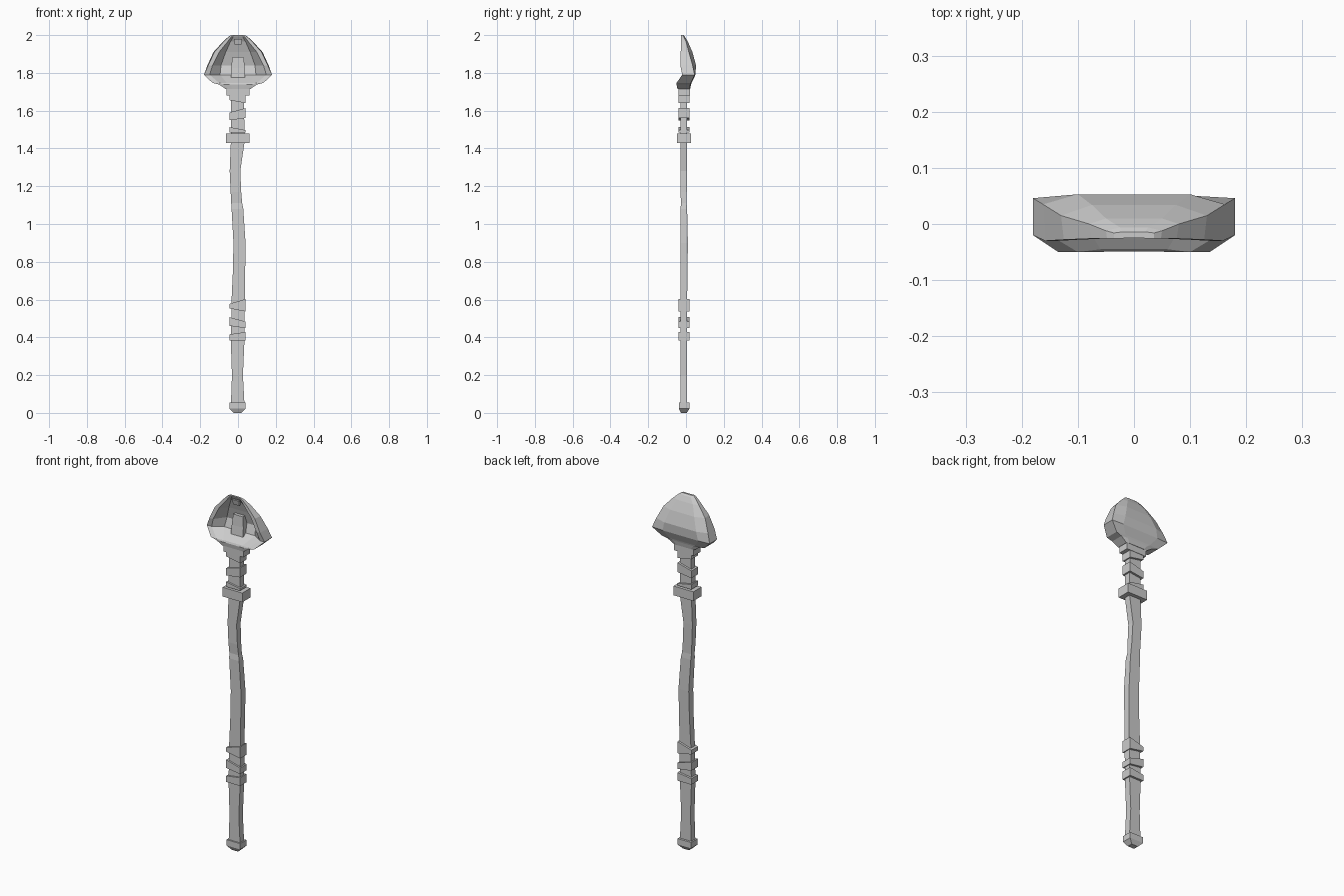
import bpy, bmesh

YC = -0.012  # depth centre of the handle


def loft(name, rings):
    """Skin a list of equal-length closed rings and cap both ends."""
    bm = bmesh.new()
    vs = [[bm.verts.new(p) for p in r] for r in rings]
    n = len(rings[0])
    for a, b in zip(vs, vs[1:]):
        for i in range(n):
            j = (i + 1) % n
            bm.faces.new((a[i], a[j], b[j], b[i]))
    bm.faces.new(vs[0][::-1])
    bm.faces.new(vs[-1])
    bmesh.ops.recalc_face_normals(bm, faces=bm.faces)
    me = bpy.data.meshes.new(name)
    bm.to_mesh(me)
    bm.free()
    ob = bpy.data.objects.new(name, me)
    bpy.context.collection.objects.link(ob)
    return ob


def rect(z, x0, x1, y0, y1, tilt=0.0):
    """Rectangular ring; tilt raises the +x side and lowers the -x side."""
    return [(x0, y0, z - tilt), (x1, y0, z + tilt),
            (x1, y1, z + tilt), (x0, y1, z - tilt)]


# crooked handle: z, left, right, front, back
shaft = [(0.03, -.038, .035, -.03, .006), (0.2, -.032, .026, -.03, .006),
         (0.38, -.038, .034, -.03, .006), (0.6, -.034, .036, -.03, .006),
         (0.75, -.027, .038, -.03, .008), (0.9, -.024, .040, -.03, .010),
         (1.08, -.034, .028, -.03, .006), (1.11, -.036, .022, -.026, .003),
         (1.17, -.039, .017, -.03, .004), (1.28, -.044, .012, -.03, .006),
         (1.43, -.038, .034, -.03, .006), (1.7, -.036, .032, -.03, .006)]
loft("handle", [rect(*s) for s in shaft])

# pommel with tapered foot
loft("pommel", [rect(0, -.022, .018, -.026, .004),
                rect(.022, -.045, .040, -.038, .018),
                rect(.055, -.045, .040, -.038, .018)])

# slanted binding wraps: bottom z, top z, tilt bottom, tilt top
for i, (z0, z1, t0, t1) in enumerate([
        (.382, .422, 0, .006), (.455, .495, -.006, -.012), (.545, .59, -.008, .013),
        (1.485, 1.505, 0, -.008), (1.555, 1.602, .006, .012), (1.648, 1.69, -.008, 0)]):
    loft(f"binding_{i + 1}", [rect(z0, -.046, .041, -.040, .018, t0),
                              rect(z1, -.046, .041, -.040, .018, t1)])

# collar and socket blocks
loft("collar", [rect(z, -.064, .060, -.047, .026) for z in (1.428, 1.48)])
loft("socket", [rect(z, -.062, .062, -.040, .020) for z in (1.68, 1.73)])


def scoop_ring(z, b, yb, w, ys, r, yf, ri, wi, yi):
    """Half section of the hollow head (back, side, rim, hollow), mirrored in x."""
    half = [(b, yb), (w, ys), (r, yf), (ri, yf), (wi, yi)]
    return ([(0, yb, z)] + [(x, y, z) for x, y in half] + [(0, yi, z)]
            + [(-x, y, z) for x, y in half[::-1]])


# hollow scoop head, open to the front
loft("scoop_head", [scoop_ring(*s) for s in [
    (1.715, .045, .022, .066, .018, .066, -.045, .050, .030, -.045),
    (1.738, .065, .027, .100, .022, .100, -.050, .070, .040, -.049),
    (1.747, .080, .030, .135, .026, .135, -.050, .100, .060, -.045),
    (1.790, .110, .050, .180, .046, .180, -.020, .150, .095, .015),
    (1.840, .100, .053, .162, .035, .158, -.030, .135, .090, .030),
    (1.910, .075, .034, .130, .015, .125, -.028, .100, .065, .012),
    (1.965, .050, .010, .080, .000, .076, -.026, .055, .040, -.006),
    (1.992, .025, -.006, .050, -.012, .048, -.026, .035, .025, -.022),
    (2.000, .020, -.014, .036, -.016, .036, -.026, .025, .015, -.025)]])

# raised tongue inside the scoop and small tab under the top rim
loft("inner_tongue", [rect(1.775, -.038, .038, -.010, .03),
                      rect(1.825, -.036, .036, -.004, .04),
                      rect(1.885, -.030, .030, .000, .03)])
loft("rim_tab", [rect(1.95, -.018, .018, -.016, .003),
                 rect(1.98, -.022, .022, -.024, -.01)])
